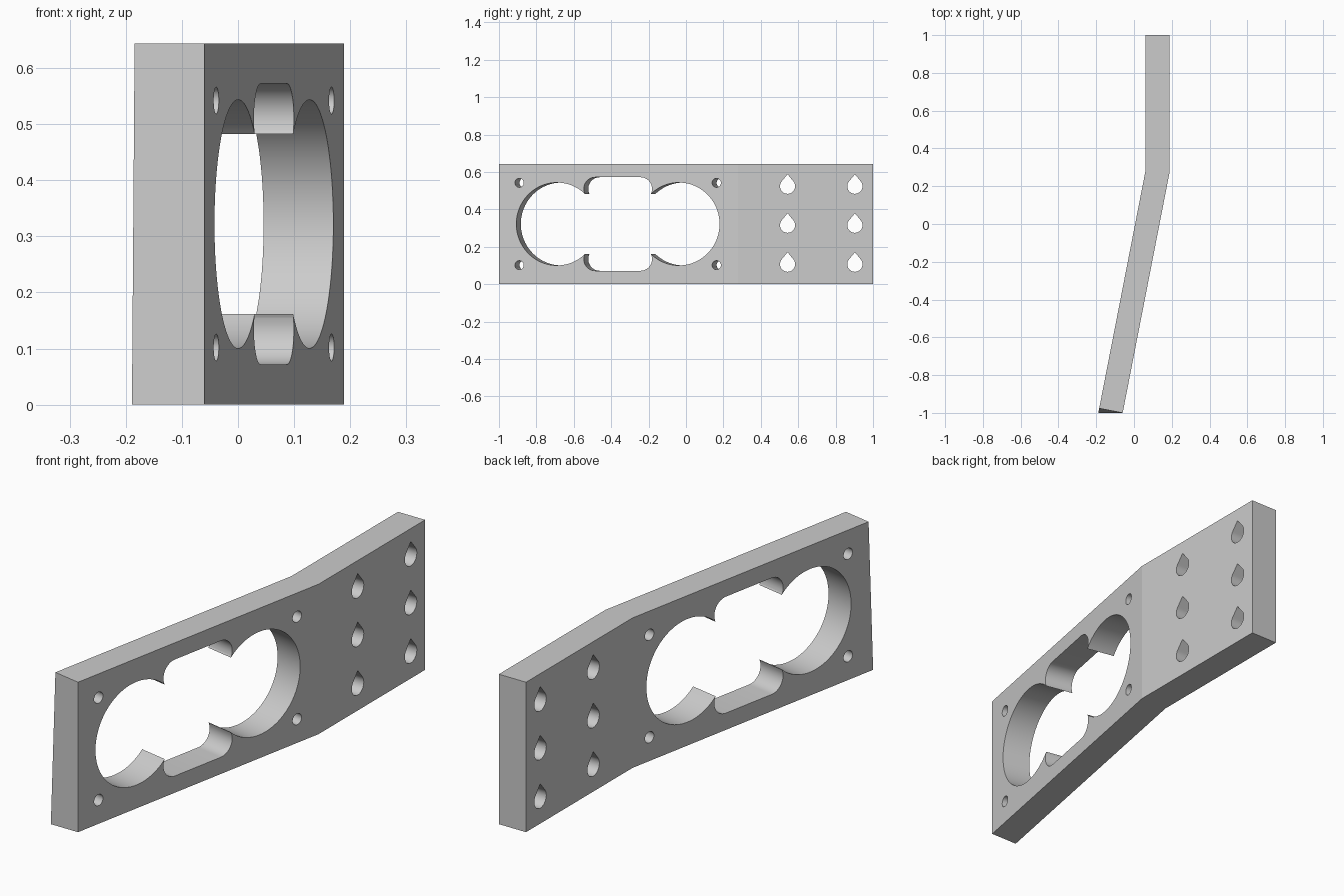
import bpy, bmesh, math
from mathutils import Vector

if "Cube" in bpy.data.objects:
    bpy.data.objects.remove(bpy.data.objects["Cube"], do_unlink=True)

HEIGHT = 0.644
MID_Z = HEIGHT / 2
THICK = 0.129          # thickness measured along x
FACE_X = 0.189         # outer face of the straight section
START_X = -0.060       # outer face at the front end
BEND_Y = 0.277

grey = bpy.data.materials.new("light_grey")
grey.use_nodes = True
grey.diffuse_color = (0.6, 0.6, 0.6, 1)
grey.node_tree.nodes["Principled BSDF"].inputs["Base Color"].default_value = (0.6, 0.6, 0.6, 1)

along = Vector((FACE_X - START_X, BEND_Y + 1, 0)).normalized()
normal = along.cross(Vector((0, 0, 1)))


def arc(u, v, radius, start, end, steps):
    angles = [math.radians(start + (end - start) * i / steps) for i in range(steps + 1)]
    return [(u + radius * math.cos(a), v + radius * math.sin(a)) for a in angles]


def circle(u, v, radius, steps):
    return arc(u, v, radius, 0, 360, steps)[:-1]


def teardrop(u, v, radius, tip):
    lean = math.degrees(math.acos(radius / tip))
    return arc(u, v, radius, 90 + lean, 450 - lean, 36) + [(u, v + tip)]


def large_opening():
    """Two round openings joined by a slot with rounded corners."""
    reach, radius, corner = 0.332, 0.2215, 0.062
    cu, cv = 0.186 - corner, 0.25 - corner
    half = arc(reach, MID_Z, radius, -133.75, 133.75, 90)
    half += arc(cu, MID_Z + cv, corner, -20, 90, 12)
    half += arc(-cu, MID_Z + cv, corner, 90, 200, 12)
    return half + [(-u, HEIGHT - v) for u, v in half]


def on_tilted(outline):
    centre = Vector((START_X + (FACE_X - START_X) * 0.636 / (BEND_Y + 1), -0.364, 0))
    return [centre + along * u + Vector((0, 0, v)) for u, v in outline]


def on_straight(outline):
    return [Vector((FACE_X, u, v)) for u, v in outline]


bm = bmesh.new()


def add_loop(verts):
    edges = []
    for a, b in zip(verts, verts[1:] + verts[:1]):
        edges.append(bm.edges.get((a, b)) or bm.edges.new((a, b)))
    return edges


def fill_panel(corners, holes, facing):
    """Fill a flat panel, leaving its holes open."""
    edges = add_loop(corners)
    for hole in holes:
        edges += add_loop([bm.verts.new(p) for p in hole])
    bmesh.ops.triangle_fill(bm, use_beauty=True, edges=edges, normal=facing)


# Outer face of the plate: front end, bend and back end share corner columns
front, bend, back = [[bm.verts.new((x, y, z)) for z in (0, HEIGHT)]
                     for x, y in ((START_X, -1), (FACE_X, BEND_Y), (FACE_X, 1))]

# Tilted section with the large opening and four screw holes
screws = [circle(su * 0.537, MID_Z + sv * 0.22, 0.024, 40)
          for su in (-1, 1) for sv in (-1, 1)]
fill_panel([front[0], bend[0], bend[1], front[1]],
           [on_tilted(h) for h in [large_opening()] + screws], normal)

# Straight section with two columns of teardrop holes
drops = [teardrop(y, 0.107 + row * 0.2085, 0.0405, 0.064)
         for y in (0.543, 0.903) for row in range(3)]
fill_panel([bend[0], back[0], back[1], bend[1]],
           [on_straight(h) for h in drops], Vector((1, 0, 0)))

# Thickness: tilted holes run square to their face, all else runs along x
grown = bmesh.ops.extrude_face_region(bm, geom=bm.faces[:])["geom"]
for vert in [g for g in grown if isinstance(g, bmesh.types.BMVert)]:
    if vert.co.y < BEND_Y and 0 < vert.co.z < HEIGHT:
        vert.co -= normal * THICK * along.y
    else:
        vert.co.x -= THICK
bmesh.ops.recalc_face_normals(bm, faces=bm.faces[:])

mesh = bpy.data.meshes.new("bent_plate")
bm.to_mesh(mesh)
bm.free()
mesh.materials.append(grey)
plate = bpy.data.objects.new("bent_plate", mesh)
bpy.context.collection.objects.link(plate)

bpy.ops.object.select_all(action='DESELECT')
bpy.context.view_layer.objects.active = plate
plate.select_set(True)
bpy.ops.object.shade_smooth_by_angle(angle=math.radians(10.5))
